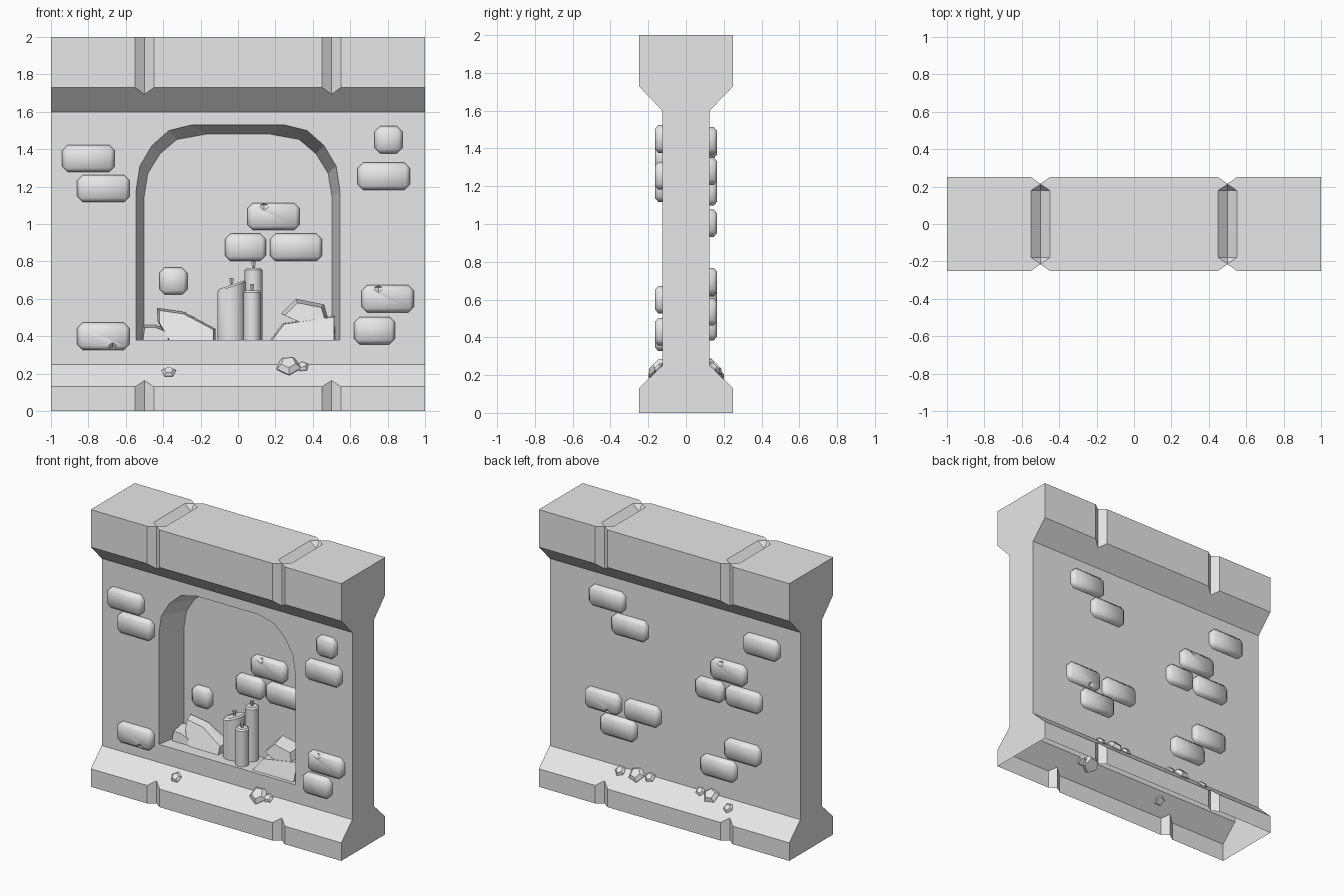
import bpy, bmesh, math
from mathutils import Vector

if "Cube" in bpy.data.objects:
    bpy.data.objects.remove(bpy.data.objects["Cube"], do_unlink=True)

stone = bpy.data.materials.new("pale_grey_stone")
stone.use_nodes = True
stone.diffuse_color = (0.8, 0.8, 0.8, 1)
stone.node_tree.nodes["Principled BSDF"].inputs["Base Color"].default_value = (0.8, 0.8, 0.8, 1)


def finish(name, bm, smooth=0):
    bmesh.ops.recalc_face_normals(bm, faces=bm.faces[:])
    mesh = bpy.data.meshes.new(name)
    bm.to_mesh(mesh)
    bm.free()
    mesh.materials.append(stone)
    obj = bpy.data.objects.new(name, mesh)
    bpy.context.collection.objects.link(obj)
    if smooth:
        activate(obj)
        bpy.ops.object.shade_smooth_by_angle(angle=math.radians(smooth))
    return obj


def activate(obj):
    bpy.ops.object.select_all(action='DESELECT')
    obj.select_set(True)
    bpy.context.view_layer.objects.active = obj


def hull(name, points, smooth=0):
    """Convex solid around the points, with flat areas merged."""
    bm = bmesh.new()
    for p in points:
        bm.verts.new(p)
    res = bmesh.ops.convex_hull(bm, input=bm.verts[:])
    loose = [v for v in bm.verts if not v.link_faces]
    bmesh.ops.delete(bm, geom=loose, context='VERTS')
    bmesh.ops.dissolve_limit(bm, angle_limit=0.02, verts=bm.verts[:], edges=bm.edges[:])
    return finish(name, bm, smooth)


def cut(obj, cutter):
    cutter.hide_render = True
    mod = obj.modifiers.new("cut", 'BOOLEAN')
    mod.operation = 'DIFFERENCE'
    mod.solver = 'EXACT'
    mod.object = cutter
    activate(obj)
    bpy.ops.object.modifier_apply(modifier=mod.name)
    bpy.data.objects.remove(cutter, do_unlink=True)


# Wall: side profile run along x
half = [(0.25, 0), (0.25, 0.13), (0.125, 0.25), (0.125, 1.6), (0.25, 1.73), (0.25, 2)]
profile = half + [(-y, z) for y, z in reversed(half)]
bm = bmesh.new()
face = bm.faces.new([bm.verts.new((-1, y, z)) for y, z in profile])
ext = bmesh.ops.extrude_face_region(bm, geom=[face])
bmesh.ops.translate(bm, vec=(2, 0, 0), verts=[v for v in ext["geom"] if isinstance(v, bmesh.types.BMVert)])
wall = finish("wall", bm)

# Arched niche, narrowing towards its back
arch = [(0.545, 0.38), (0.545, 1.18), (0.525, 1.31), (0.46, 1.42), (0.37, 1.5), (0.25, 1.53)]
niche = []
for x, z in arch:
    for s in (-1, 1):
        niche.append((s * x, -0.126, z))
        back_z = z if z < 0.4 else 0.38 + (z - 0.38) * 0.957
        niche.append((s * (x - (0.08 if z > 1.52 else 0.043)), 0.1, back_z))
cut(wall, hull("niche_cutter", niche + [(x, y - 0.01, z) for x, y, z in niche if y < 0]))

# V joints on front, back and top
for gx in (-0.5, 0.5):
    for s in (-1, 1):
        pts = [(gx + dx, s * y, z) for z in (-0.1, 2.1) for dx, y in ((0, 0.215), (-0.08, 0.271), (0.08, 0.271))]
        cut(wall, hull("joint_cutter", pts))
    rim = [(gx + dx, s * y) for s in (-1, 1) for dx, y in ((-0.05, 0.18), (0, 0.213), (0.05, 0.18))]
    pts = [(x, y, z) for x, y in rim for z in (2, 2.03)] + [(gx, s * 0.18, 1.955) for s in (-1, 1)]
    cut(wall, hull("top_joint_cutter", pts))

# The underside is open
bm = bmesh.new()
bm.from_mesh(wall.data)
under = [f for f in bm.faces if all(v.co.z < 0.001 for v in f.verts)]
bmesh.ops.delete(bm, geom=under, context='FACES')
bm.to_mesh(wall.data)
bm.free()


def brick(name, x, z, w, base, out, chip=None):
    """Raised brick; out is -1 for front facing, 1 for back facing."""
    a, b, c = w / 2, 0.073, 0.03
    octagon = [(a - c, b), (a, b - c)]
    pts = []
    for sx in (-1, 1):
        for sz in (-1, 1):
            for d in (-0.01, 0.022):
                pts += [(x + sx * u, base + out * d, z + sz * v) for u, v in octagon]
            pts.append((x + sx * (a - 0.022), base + out * 0.04, z + sz * (b - 0.022)))
    obj = hull(name, pts, 50)
    if chip:
        dx, side = chip
        mid = Vector((x + dx, base + out * 0.042, z + side * (b - 0.012)))
        offs = [Vector(v) * s for s in (-1, 1) for v in ((0.038, 0, 0), (0, 0.026, 0), (0, 0, 0.03))]
        cut(obj, hull("chip_cutter", [mid + o for o in offs]))


L, M, S = 0.28, 0.22, 0.15
front = [(-0.8, 1.35, L), (-0.72, 1.19, L), (-0.72, 0.4, L, (0.05, -1)), (0.805, 1.45, S),
         (0.78, 1.255, L), (0.8, 0.6, L, (-0.05, 1)), (0.73, 0.43, M)]
inner = [(0.19, 1.04, L, (-0.05, 1)), (0.04, 0.875, M), (0.31, 0.875, L), (-0.345, 0.695, S)]
back = [(0.53, 1.44, L), (0.35, 1.28, L), (-0.7, 1.42, L), (-0.44, 1.17, L, (0.05, 1)),
        (-0.29, 1.005, M), (-0.56, 1.005, L), (0.565, 0.695, L, (-0.05, -1)), (0.25, 0.69, L),
        (0.44, 0.535, L), (-0.55, 0.62, L), (-0.36, 0.456, L)]
for label, rows, base, out in (("front_brick", front, -0.125, -1), ("niche_brick", inner, 0.1, -1),
                               ("back_brick", back, 0.125, 1)):
    for row in rows:
        brick(label, *row[:3], base, out, *row[3:])

# Pebbles lying on the sloped plinth
pebbles = [(-0.37, 0.205, 0.04, -1), (0.27, 0.235, 0.068, -1), (0.345, 0.235, 0.036, -1),
           (0.42, 0.23, 0.04, 1), (0.29, 0.235, 0.06, 1), (0.19, 0.24, 0.04, 1),
           (-0.21, 0.245, 0.036, 1), (-0.3, 0.24, 0.06, 1), (-0.46, 0.205, 0.036, 1)]
for i, (x, z, r, s) in enumerate(pebbles):
    normal = Vector((0, s, 1)).normalized()
    up = Vector((0, -s, 1)).normalized()
    centre = Vector((x, s * (0.25 - (z - 0.13) * 1.04), z))
    pts = []
    for scale, h in ((0.8, -0.3), (1, 0.15), (0.6, 0.55)):
        for k in range(5):
            t = k * math.tau / 5 + i * 0.7 + 0.3
            pts.append(centre + normal * r * h + Vector((1, 0, 0)) * r * scale * math.cos(t) + up * r * scale * math.sin(t))
    hull("pebble", pts)


# Candles with wicks
def tube(name, x, y, z0, z1, r0, r1, sides, slant=0, bevel=0):
    bm = bmesh.new()
    bmesh.ops.create_cone(bm, cap_ends=True, segments=sides, radius1=r0, radius2=r1, depth=z1 - z0)
    for v in bm.verts:
        if v.co.z > 0:
            v.co.z += slant * v.co.x
    if bevel:
        rim = [e for e in bm.edges if all(v.co.z > 0 for v in e.verts)]
        bmesh.ops.bevel(bm, geom=rim, offset=bevel, segments=1, affect='EDGES')
    bmesh.ops.translate(bm, vec=(x, y, (z0 + z1) / 2), verts=bm.verts[:])
    finish(name, bm, 40)


for x, y, top, r, slant in ((-0.035, 0.01, 0.675, 0.075, 0.35), (0.083, 0.04, 0.765, 0.047, 0),
                            (0.075, -0.06, 0.645, 0.046, 0)):
    tube("candle", x, y, 0.375, top, r, r, 16, slant, 0.01)
    tube("wick", x, y, top - 0.01, top + 0.035, 0.008, 0.013, 6)


# Broken stones on the niche floor: outline in x and z, given a thickness in y
def rubble(name, outline, y0, y1, lean=0.0, shrink=0.85):
    cx = sum(p[0] for p in outline) / len(outline)
    cz = min(p[1] for p in outline)
    pts = []
    for x, z in outline:
        shift = lean * (z - cz)
        pts.append((cx + (x - cx) * shrink, y0 + shift, cz + (z - cz) * shrink))
        pts.append((x, y1 + shift * 0.3, z))
    hull(name, pts)


rubble("leaning_slab", [(-0.43, 0.55), (-0.29, 0.53), (-0.12, 0.44), (-0.12, 0.375), (-0.37, 0.375), (-0.43, 0.48)],
       -0.04, 0.06, 0.35, 0.93)
rubble("left_stone", [(-0.51, 0.46), (-0.44, 0.46), (-0.37, 0.43), (-0.36, 0.375), (-0.52, 0.375)], -0.03, 0.09, 0.1)
rubble("lower_stone", [(0.17, 0.375), (0.24, 0.47), (0.36, 0.48), (0.52, 0.51), (0.52, 0.375)], -0.1, 0.07, 0.35, 0.95)
rubble("upper_stone", [(0.23, 0.52), (0.31, 0.6), (0.46, 0.57), (0.48, 0.5), (0.36, 0.46)], -0.06, 0.06, 0.15)
